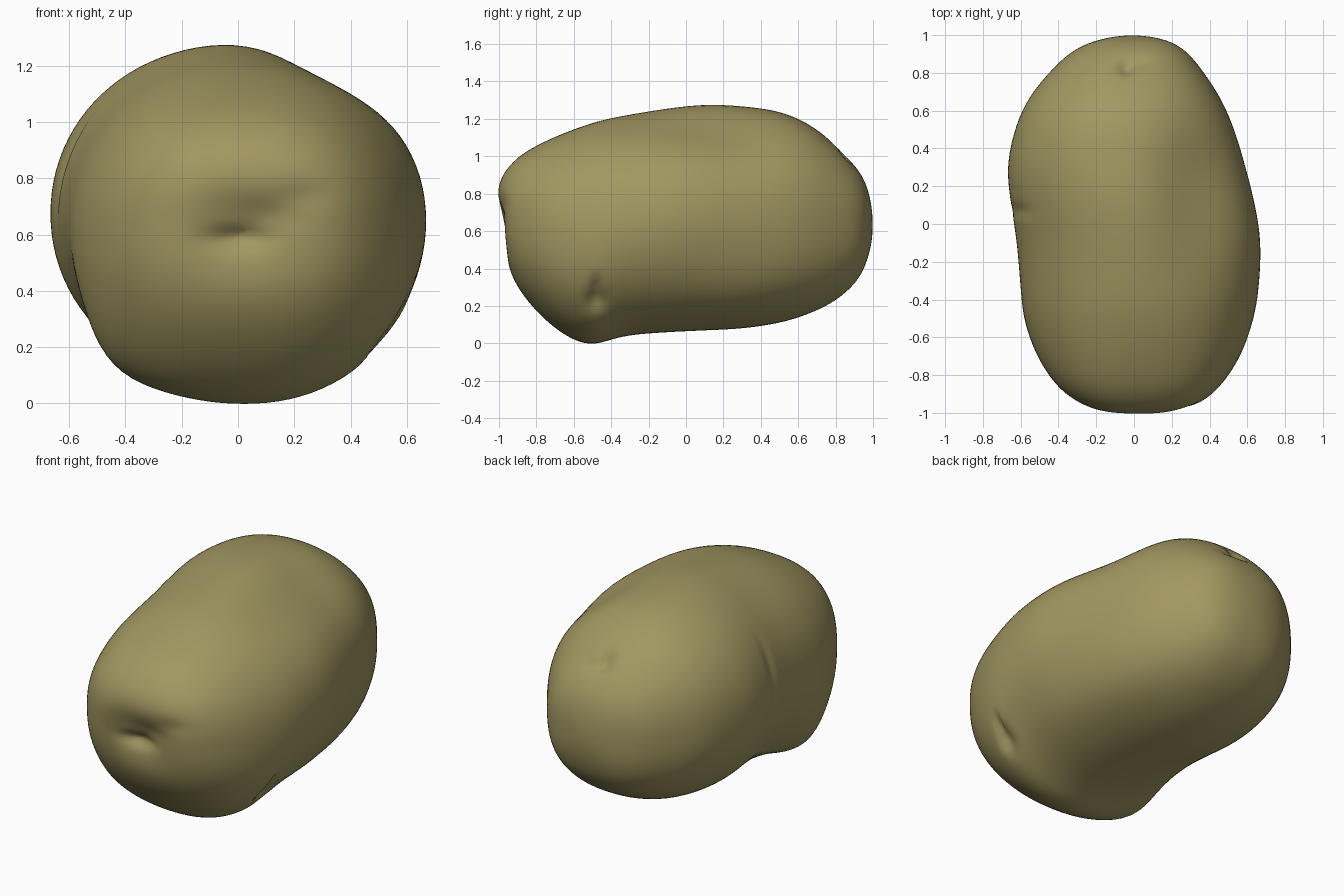
import bpy
import bmesh
import math
from mathutils import Vector

cube = bpy.data.objects.get("Cube")
if cube:
    bpy.data.objects.remove(cube, do_unlink=True)

SEGMENTS = 96
STEPS = 8
SMOOTH_PASSES = 12

# Stations along the body, in hundredths:
# top y, top z, bottom y, bottom z, lowest x, highest x
stations = [
    (-97, 62, -97, 62, 4, 4),
    (-101, 78, -96, 47, -14, 19),
    (-98, 90, -93, 36, -27, 33),
    (-88, 101, -85, 23, -40, 45),
    (-71, 110, -70, 8, -51, 56),
    (-50, 118, -52, -1, -58, 63),
    (-33, 122, -34, 4, -60, 66),
    (-10, 126, -10, 6, -62, 67),
    (10, 128, 10, 7, -65, 64),
    (30, 127, 30, 8, -67, 59),
    (50, 124, 50, 11, -63, 53),
    (66, 117, 66, 16, -56, 46),
    (80, 106, 80, 23, -45, 37),
    (92, 93, 92, 34, -32, 27),
    (98, 80, 98, 48, -17, 15),
    (100, 63, 100, 63, -1, -1),
]

# Soft dents and swells: centre, size, push
dents = [
    ((.33, .12, 1.13), (.24, .42, .30), (-.03, 0, -.05)),    # flattened shoulder
    ((0, -.96, .59), (.10, .20, .04), (0, .035, 0)),         # front eye
    ((.12, -.96, .67), (.13, .20, .06), (0, .015, 0)),       # front crease
    ((.24, -.96, .74), (.10, .20, .05), (0, .012, 0)),
    ((0, -.96, .62), (.22, .20, .13), (0, .02, 0)),          # front hollow
    ((-.04, .83, 1.04), (.04, .04, .10), (0, -.02, -.03)),   # back eye
    ((.03, .86, 1.02), (.06, .03, .10), (0, -.01, -.015)),
    ((.50, -.48, .23), (.20, .05, .05), (-.04, 0, .02)),     # side eye
    ((.53, -.48, .31), (.20, .025, .04), (-.03, 0, .01)),
    ((-.62, .07, .85), (.15, .03, .15), (.015, 0, 0)),       # side crease
    ((-.40, -.47, .15), (.22, .30, .20), (-.03, 0, -.025)),  # front underside swell
    ((.45, .30, .25), (.25, .45, .25), (.025, 0, -.02)),     # back underside swell
]


def spline(a, b, c, d, t):
    """Smooth curve between b and c."""
    return [q + .5 * t * (r - p + t * (2 * p - 5 * q + 4 * r - s
            + t * (3 * (q - r) + s - p)))
            for p, q, r, s in zip(a, b, c, d)]


def flipped(s):
    """A station carried over the rounded end."""
    return (s[2], s[3], s[0], s[1], s[5], s[4])


def with_ends(rows):
    return [flipped(rows[1])] + rows + [flipped(rows[-2])]


def dented(point):
    shift = Vector()
    for centre, size, push in dents:
        dist = sum(((p - c) / r) ** 2 for p, c, r in zip(point, centre, size))
        shift += Vector(push) * math.exp(-dist)
    return point + shift


def section_point(s, angle):
    ty, tz, by, bz, x0, x1 = s
    u, v = math.cos(angle), math.sin(angle)
    # Sections grow a little squarer toward both ends
    power = 2 + .5 * ((ty + by) / 200) ** 2
    full = (abs(u) ** power + abs(v) ** power) ** (-1 / power)
    u, v = u * full, v * full
    return dented(Vector((x0 + x1 + (x1 - x0) * u,
                          ty + by + (ty - by) * v,
                          tz + bz + (tz - bz) * v)) / 200)


# Interpolated sections, evened out along the length
padded = with_ends(stations)
sections = []
for i in range(len(stations) - 1):
    for k in range(STEPS):
        sections.append(spline(*padded[i:i + 4], k / STEPS))
sections.append(stations[-1])
for _ in range(SMOOTH_PASSES):
    row = with_ends(sections)
    sections = [[(p + 2 * q + r) / 4 for p, q, r in zip(*row[i:i + 3])]
                for i in range(len(sections))]

# Body skin
bm = bmesh.new()
front = bm.verts.new(section_point(sections[0], math.pi / 2))
back = bm.verts.new(section_point(sections[-1], math.pi / 2))
rings = [[bm.verts.new(section_point(s, math.tau * j / SEGMENTS))
          for j in range(SEGMENTS)] for s in sections[1:-1]]
for j in range(SEGMENTS):
    n = (j + 1) % SEGMENTS
    bm.faces.new((front, rings[0][j], rings[0][n]))
    bm.faces.new((back, rings[-1][n], rings[-1][j]))
    for a, b in zip(rings, rings[1:]):
        bm.faces.new((a[j], b[j], b[n], a[n]))
bmesh.ops.recalc_face_normals(bm, faces=bm.faces)
for face in bm.faces:
    face.smooth = True

mesh = bpy.data.meshes.new("potato_body")
bm.to_mesh(mesh)
bm.free()
body = bpy.data.objects.new("potato_body", mesh)
bpy.context.collection.objects.link(body)

# Skin colour
skin = bpy.data.materials.new("olive_tan_skin")
skin.use_nodes = True
colour = (.36, .31, .12, 1)
skin.diffuse_color = colour
skin.node_tree.nodes["Principled BSDF"].inputs["Base Color"].default_value = colour
mesh.materials.append(skin)
